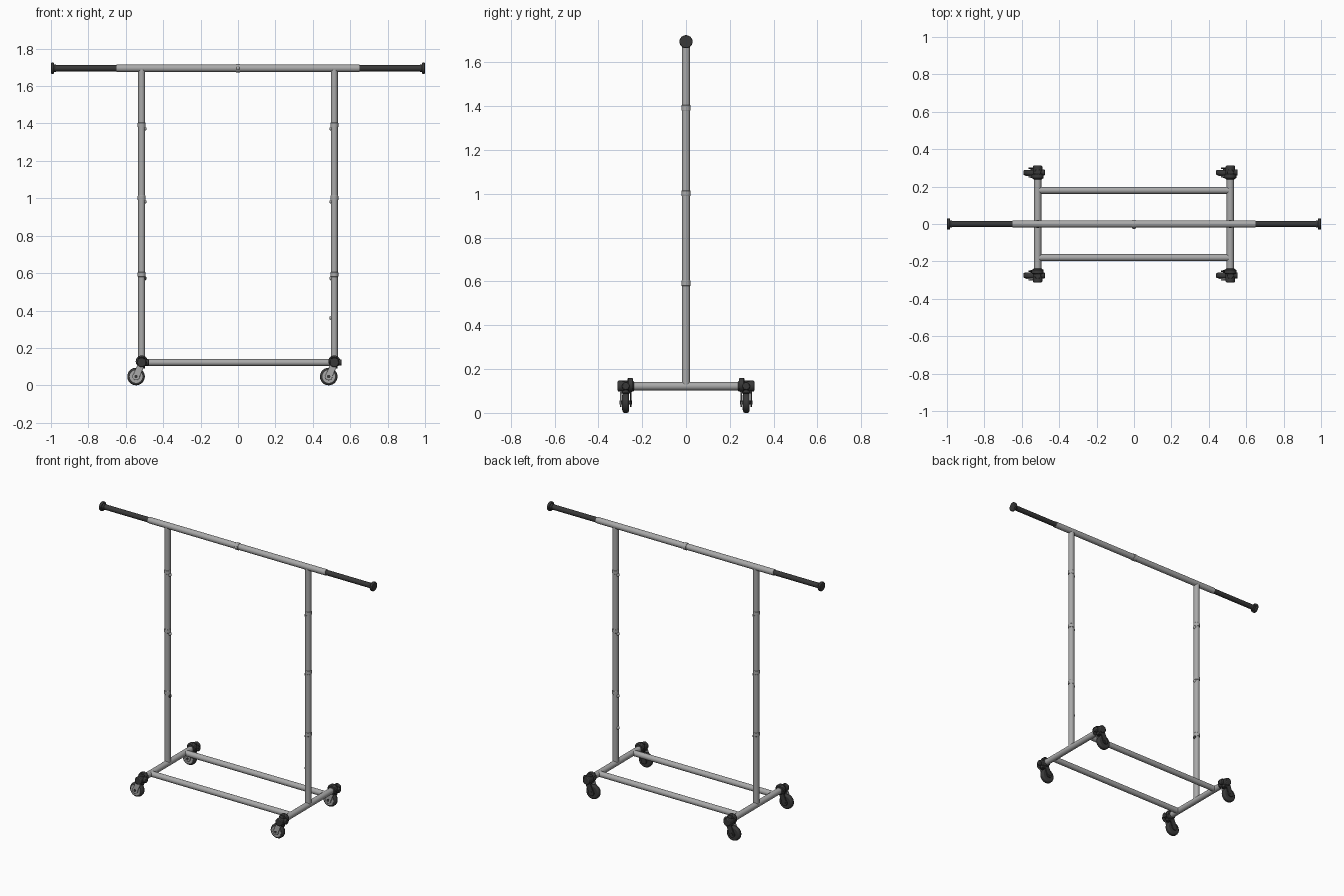
import bpy
import math
from mathutils import Vector

cube = bpy.data.objects.get("Cube")
if cube:
    bpy.data.objects.remove(cube, do_unlink=True)


def material(name, rgb):
    m = bpy.data.materials.new(name)
    m.use_nodes = True
    m.diffuse_color = (*rgb, 1)
    m.node_tree.nodes["Principled BSDF"].inputs["Base Color"].default_value = (*rgb, 1)
    return m


metal = material("grey metal", (0.40, 0.40, 0.40))
dark = material("dark plastic", (0.04, 0.04, 0.04))


def finish(name, mat, bevel=0):
    ob = bpy.context.object
    ob.name = name
    ob.data.materials.append(mat)
    if bevel:
        mod = ob.modifiers.new("Soft edge", "BEVEL")
        mod.width, mod.segments, mod.limit_method = bevel, 2, "ANGLE"
    bpy.ops.object.shade_smooth_by_angle(angle=math.radians(40))
    return ob


def rod(name, a, b, r, mat, bevel=0, sides=24):
    """Cylinder running from point a to point b."""
    a, b = Vector(a), Vector(b)
    d = b - a
    bpy.ops.mesh.primitive_cylinder_add(
        vertices=sides, radius=r, depth=d.length, location=(a + b) / 2,
        rotation=d.to_track_quat("Z", "Y").to_euler())
    return finish(name, mat, bevel)


def block(name, loc, size, mat, tilt=0, bevel=0.004):
    bpy.ops.mesh.primitive_cube_add(size=1, location=loc, rotation=(0, tilt, 0))
    bpy.context.object.scale = size
    bpy.ops.object.transform_apply(location=False, rotation=False, scale=True)
    return finish(name, mat, bevel)


def button(name, loc, mat):
    bpy.ops.mesh.primitive_uv_sphere_add(segments=16, ring_count=8, radius=0.011, location=loc)
    return finish(name, mat)


def caster(side, end, x, s):
    """Swivel wheel with its socket; s is -1 at the front and 1 at the back."""
    tag = f"{end}_{side}"
    y = s * 0.275
    hub = Vector((x - 0.03, y, 0.047))
    pivot = Vector((x + 0.002, y, 0.122))
    # socket on the frame end, with clamp and lug
    rod(f"{tag}_socket", (x, s * 0.238, 0.122), (x, s * 0.312, 0.122), 0.025, dark, 0.005)
    rod(f"{tag}_clamp_ring", (x, s * 0.243, 0.128), (x, s * 0.266, 0.128), 0.032, dark, 0.004)
    rod(f"{tag}_lug", (x, y, 0.122), (x + 0.038, y, 0.122), 0.017, dark, 0.004)
    rod(f"{tag}_swivel_stem", (x, y, 0.09), (x, y, 0.148), 0.018, dark, 0.003)
    # wheel
    rod(f"{tag}_tyre", hub - Vector((0, 0.015, 0)), hub + Vector((0, 0.015, 0)),
        0.047, dark, 0.009, 32)
    rod(f"{tag}_axle", hub - Vector((0, 0.028, 0)), hub + Vector((0, 0.028, 0)), 0.009, dark)
    rod(f"{tag}_hub_disc", hub - Vector((0, 0.018, 0)), hub - Vector((0, 0.013, 0)),
        0.034, metal, 0, 32)
    # fork cheeks with rounded ends, leaning from pivot to axle
    d = hub - pivot
    for face, off in (("outer", -0.023), ("inner", 0.023)):
        mat = metal if off < 0 else dark
        c = (pivot + hub) / 2 + Vector((0, off, 0))
        block(f"{tag}_{face}_fork", c, (0.036, 0.007, d.length), mat,
              math.atan2(d.x, d.z), 0.002)
        for end_name, p, r in (("top", pivot, 0.022), ("bottom", hub, 0.02)):
            q = p + Vector((0, off, 0))
            w = Vector((0, 0.0036, 0))
            rod(f"{tag}_{face}_fork_{end_name}", q - w, q + w, r, mat, 0.001)
    block(f"{tag}_fork_bridge", pivot + d * 0.25, (0.034, 0.046, 0.02), dark,
          math.atan2(d.x, d.z))


# hanging rail with centre joint
TOP = 1.695
rod("top_rail", (-0.65, 0, TOP), (0.65, 0, TOP), 0.0195, metal)
rod("rail_joint", (-0.012, 0, TOP), (0.012, 0, TOP), 0.0225, metal, 0.002)
button("rail_joint_button", (0, -0.017, TOP), metal)

for side, s in (("left", 1), ("right", -1)):
    x = s * 0.515
    # telescopic rail end
    rod(f"{side}_extension", (s * 0.62, 0, TOP), (s * 0.99, 0, TOP), 0.0165, dark)
    rod(f"{side}_end_collar", (s * 0.972, 0, TOP), (s * 0.988, 0, TOP), 0.02, dark, 0.003)
    rod(f"{side}_end_cap", (s * 0.984, 0, TOP), (s, 0, TOP), 0.03, dark, 0.004)
    # upright with joints and snap buttons
    rod(f"{side}_post", (x, 0, 0.12), (x, 0, TOP), 0.0185, metal)
    for n, z in enumerate((0.58, 0.99, 1.38)):
        rod(f"{side}_post_joint_{n + 1}", (x, 0, z), (x, 0, z + 0.025), 0.021, metal, 0.002)
        lone = s < 0 and n == 0
        button(f"{side}_post_button_{n + 1}", (x - s * 0.016, 0, z - 0.008),
               dark if lone else metal)
    # foot rail and wheels
    rod(f"{side}_foot_rail", (x, -0.25, 0.122), (x, 0.25, 0.122), 0.0195, metal)
    caster(side, "front", x, -1)
    caster(side, "back", x, 1)

button("left_post_lower_button", (0.499, 0, 0.36), metal)

# long base rails
for end, y in (("front", -0.18), ("back", 0.18)):
    rod(f"{end}_base_rail", (-0.515, y, 0.122), (0.515, y, 0.122), 0.0185, metal)
